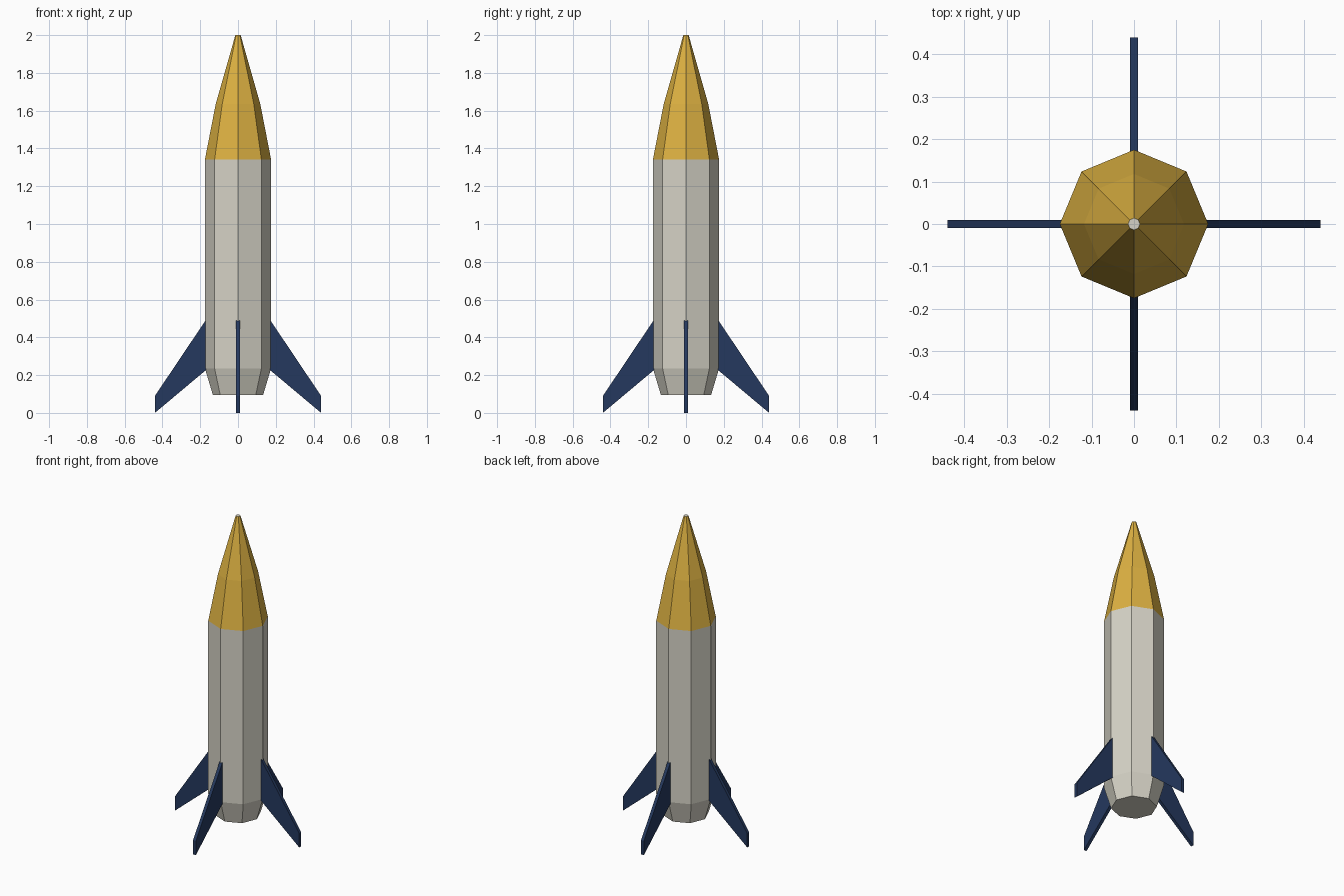
import bpy, bmesh, math
from mathutils import Matrix

if "Cube" in bpy.data.objects:
    bpy.data.objects.remove(bpy.data.objects["Cube"])


def material(name, colour):
    mat = bpy.data.materials.new(name)
    mat.diffuse_color = (*colour, 1)
    mat.use_nodes = True
    mat.node_tree.nodes["Principled BSDF"].inputs["Base Color"].default_value = mat.diffuse_color
    return mat


CREAM = material("cream", (0.67, 0.65, 0.565))
GOLD = material("gold", (0.72, 0.44, 0.054))
NAVY = material("navy", (0.018, 0.040, 0.112))


def add_object(name, bm, *mats):
    bmesh.ops.recalc_face_normals(bm, faces=bm.faces)
    mesh = bpy.data.meshes.new(name)
    bm.to_mesh(mesh)
    bm.free()
    for mat in mats:
        mesh.materials.append(mat)
    obj = bpy.data.objects.new(name, mesh)
    bpy.context.collection.objects.link(obj)
    return obj


# Hull and nose: one octagonal lathe, (radius, height) from bottom to tip
SIDES = 8
NOSE_START = 1.342
profile = [(0.133, 0.095), (0.175, 0.235), (0.175, NOSE_START),
           (0.118, 1.635), (0.014, 2.0)]
bm = bmesh.new()
rings = []
for r, z in profile:
    angles = [math.tau * i / SIDES for i in range(SIDES)]
    rings.append([bm.verts.new((r * math.cos(a), r * math.sin(a), z)) for a in angles])
for low, high in zip(rings, rings[1:]):
    for i in range(SIDES):
        j = (i + 1) % SIDES
        bm.faces.new((low[i], low[j], high[j], high[i]))
bm.faces.new(rings[0])
bm.faces.new(rings[-1])

# Gold nose sides; the hull and the tiny tip cap stay cream
bm.normal_update()
for face in bm.faces:
    is_nose = face.calc_center_median().z > NOSE_START
    face.material_index = int(is_nose and len(face.verts) == 4)
add_object("rocket_body", bm, CREAM, GOLD)

# Four swept fins: extruded outline in the radial plane
FIN_THICKNESS = 0.02
outline = [(0.168, 0.495), (0.44, 0.09), (0.44, 0.0), (0.168, 0.228)]
for k, side in enumerate(("right", "back", "left", "front")):
    bm = bmesh.new()
    face = bm.faces.new([bm.verts.new((x, -FIN_THICKNESS / 2, z)) for x, z in outline])
    extruded = bmesh.ops.extrude_face_region(bm, geom=[face])["geom"]
    moved = [g for g in extruded if isinstance(g, bmesh.types.BMVert)]
    bmesh.ops.translate(bm, verts=moved, vec=(0, FIN_THICKNESS, 0))
    bmesh.ops.transform(bm, matrix=Matrix.Rotation(k * math.pi / 2, 4, "Z"), verts=bm.verts)
    add_object(side + "_fin", bm, NAVY)
